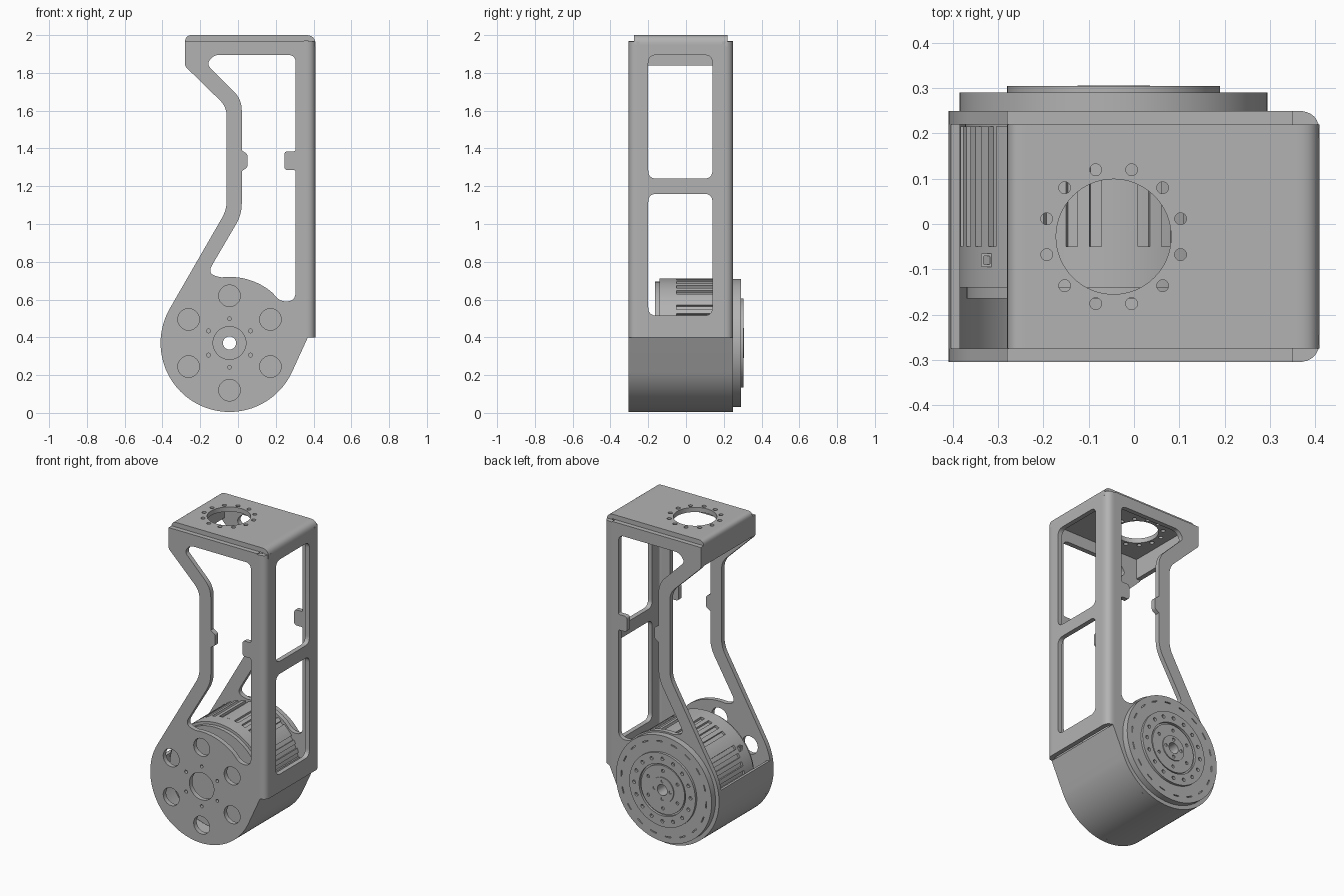
import bpy
from math import cos, sin, pi, radians
from mathutils import Matrix, Vector

if "Cube" in bpy.data.objects:
    bpy.data.objects.remove(bpy.data.objects["Cube"])

grey = bpy.data.materials.new("satin grey")
grey.use_nodes = True
COLOUR = (0.45, 0.45, 0.45, 1)
grey.diffuse_color = COLOUR
grey.node_tree.nodes["Principled BSDF"].inputs["Base Color"].default_value = COLOUR

# Local axes of a slab for each direction it can be extruded in
FRAMES = {
    "x": ((0, 1, 0), (0, 0, 1), (1, 0, 0)),
    "y": ((1, 0, 0), (0, 0, 1), (0, -1, 0)),
    "z": ((1, 0, 0), (0, 1, 0), (0, 0, 1)),
}
AX, AZ = -0.045, 0.37      # motor axis
FRONT, BACK, T = -0.305, 0.25, 0.03


def slab(name, loops, axis, lo, hi):
    """Fill an outline with holes and extrude it between lo and hi."""
    curve = bpy.data.curves.new(name, "CURVE")
    curve.dimensions = "2D"
    curve.fill_mode = "BOTH"
    curve.extrude = (hi - lo) / 2
    for loop in loops:
        s = curve.splines.new("POLY")
        s.points.add(len(loop) - 1)
        for p, (u, v) in zip(s.points, loop):
            p.co = (u, v, 0, 1)
        s.use_cyclic_u = True
    ob = bpy.data.objects.new(name, curve)
    bpy.context.collection.objects.link(ob)
    m = Matrix(FRAMES[axis]).transposed().to_4x4()
    m.translation["xyz".index(axis)] = (lo + hi) / 2
    ob.matrix_world = m
    bpy.ops.object.select_all(action="DESELECT")
    ob.select_set(True)
    bpy.context.view_layer.objects.active = ob
    bpy.ops.object.convert(target="MESH")
    ob = bpy.context.object
    ob.data.materials.clear()
    ob.data.materials.append(grey)
    bpy.ops.object.shade_smooth_by_angle(angle=radians(30))
    return ob


def arc(r, a, b, n, cx=AX, cz=AZ):
    return [(cx + r * cos(radians(a + (b - a) * i / n)),
             cz + r * sin(radians(a + (b - a) * i / n))) for i in range(n + 1)]


def circle(r, n=64, cx=AX, cz=AZ):
    return arc(r, 0, 360, n, cx, cz)[:-1]


def ring_of_holes(count, spread, r, start=90, cx=AX, cz=AZ):
    centres = arc(spread, start, start + 360, count, cx, cz)[:-1]
    return [circle(r, 24, x, z) for x, z in centres]


def rounded(points, closed=True):
    """Round every corner that carries a third value, its setback."""
    out = []
    for i, p in enumerate(points):
        c = Vector(p[:2])
        if len(p) < 3:
            out.append(tuple(c))
            continue
        a = Vector(points[i - 1][:2])
        b = Vector(points[(i + 1) % len(points)][:2])
        a = c + (a - c).normalized() * p[2]
        b = c + (b - c).normalized() * p[2]
        for k in range(9):
            t = k / 8
            out.append(tuple(a * (1 - t) ** 2 + c * 2 * t * (1 - t) + b * t * t))
    return out


def band(path, t):
    """Thicken an open path to its left by t."""
    pts = [Vector(p) for p in path]
    inner = []
    for i, p in enumerate(pts):
        d = (pts[min(i + 1, len(pts) - 1)] - pts[max(i - 1, 0)]).normalized()
        inner.append(tuple(p + Vector((-d.y, d.x)) * t))
    return [path + inner[::-1]]


def box(u0, v0, u1, v1, r):
    return rounded([(u0, v0, r), (u1, v0, r), (u1, v1, r), (u0, v1, r)])


# Side plates: tapering frame that ends in a disc around the motor
outline = rounded([(0.35, 1.97), (-0.28, 1.97), (-0.28, 1.835, 0.01),
                   (-0.06, 1.62, 0.05), (-0.06, 1.075, 0.05)]
                  + arc(0.365, 150, 335, 60) + [(0.37, 0.4), (0.35, 0.4)])
window = rounded([(0.305, 1.895, 0.04), (0.305, 1.385, 0.01), (0.245, 1.385, 0.02),
                  (0.245, 1.285, 0.02), (0.305, 1.285, 0.01), (0.305, 0.59, 0.05),
                  (0.225, 0.59, 0.03)] + arc(0.35, 50, 97, 16)
                 + [(-0.165, 0.735, 0.055), (0.02, 1.05, 0.06), (0.02, 1.28),
                    (0.05, 1.3, 0.01), (0.05, 1.37, 0.01), (0.02, 1.39),
                    (0.02, 1.66, 0.06), (-0.165, 1.845, 0.025), (-0.13, 1.895, 0.03)])
slab("front_plate", [outline, window, circle(0.087)]
     + ring_of_holes(6, 0.25, 0.057) + ring_of_holes(6, 0.128, 0.01),
     "y", FRONT, FRONT + T)
slab("back_plate", [outline, window, circle(0.035)], "y", BACK - T, BACK)

# Outer wall with two windows and its rounded bends
slab("side_wall", [[(-0.245, 0.4), (0.19, 0.4), (0.19, 1.95), (-0.245, 1.95)],
                   box(-0.2, 0.515, 0.14, 1.16, 0.045),
                   box(-0.2, 1.24, 0.14, 1.895, 0.045)], "x", 0.38, 0.41)
for name, y, s in (("front_bend", FRONT, 1), ("back_bend", BACK, -1)):
    path = rounded([(0.35, y), (0.41, y, 0.05), (0.41, y + s * 0.06)])
    slab(name, band(path, s * T), "z", 0.4, 1.965)

# Top plate with mounting holes, its end flap and its bend into the wall
HX, HY = -0.045, -0.028
y0, y1 = FRONT + T, BACK - T
slab("top_plate", [[(-0.24, y0), (0.35, y0), (0.35, y1), (-0.24, y1)],
                   circle(0.127, 64, HX, HY)]
     + ring_of_holes(12, 0.153, 0.013, 15, HX, HY), "z", 1.97, 2)
slab("top_flap", band(rounded([(-0.28, 1.84), (-0.28, 2, 0.035), (-0.24, 2)]), -T),
     "y", y0, y1)
slab("top_bend", band(rounded([(0.35, 2), (0.41, 2, 0.05), (0.41, 1.95)][:2]
                              + [(0.41, 1.94)]), -T), "y", y0, y1)

# Curved shell under the motor
slab("lower_shell", band(arc(0.365, 170, 335, 60) + [(0.37, 0.4)], 0.02), "y", y0, y1)

# Motor body: stepped can with cooling slots
bore = circle(0.035, 32)
for name, r, lo, hi in (("motor_lip", 0.325, -0.165, -0.14),
                        ("motor_collar", 0.342, -0.14, -0.05),
                        ("motor_core", 0.328, -0.05, 0.23)):
    slab(name, [circle(r, 96), bore], "y", lo, hi)
fins = []
for i in range(80):
    r = 0.328 if i % 2 and i % 10 != 9 else 0.342
    fins += arc(r, i * 4.5, i * 4.5 + 4.45, 2)
slab("motor_fins", [fins, bore], "y", -0.05, 0.215)
slab("motor_socket", [box(-0.338, -0.095, -0.312, -0.065, 0.003),
                      box(-0.332, -0.089, -0.318, -0.071, 0.002)], "z", 0.55, 0.58)

# Output flange: slotted rim, bolted ring, recessed disc and hub
slots = [arc(0.305, a, a + 8, 4) + arc(0.299, a + 8, a, 4) for a in range(0, 360, 20)]
slab("flange_base", [circle(0.34, 96), bore], "y", BACK, 0.282)
slab("flange_rim", [circle(0.34, 96), bore] + slots, "y", 0.282, 0.29)
slab("output_ring", [circle(0.235, 96), circle(0.165)]
     + ring_of_holes(16, 0.2, 0.011), "y", 0.29, 0.305)
slab("output_disc", [circle(0.155), bore] + ring_of_holes(6, 0.12, 0.01), "y", 0.29, 0.3)
slab("output_hub", [circle(0.08), bore] + ring_of_holes(4, 0.057, 0.01), "y", 0.3, 0.306)
